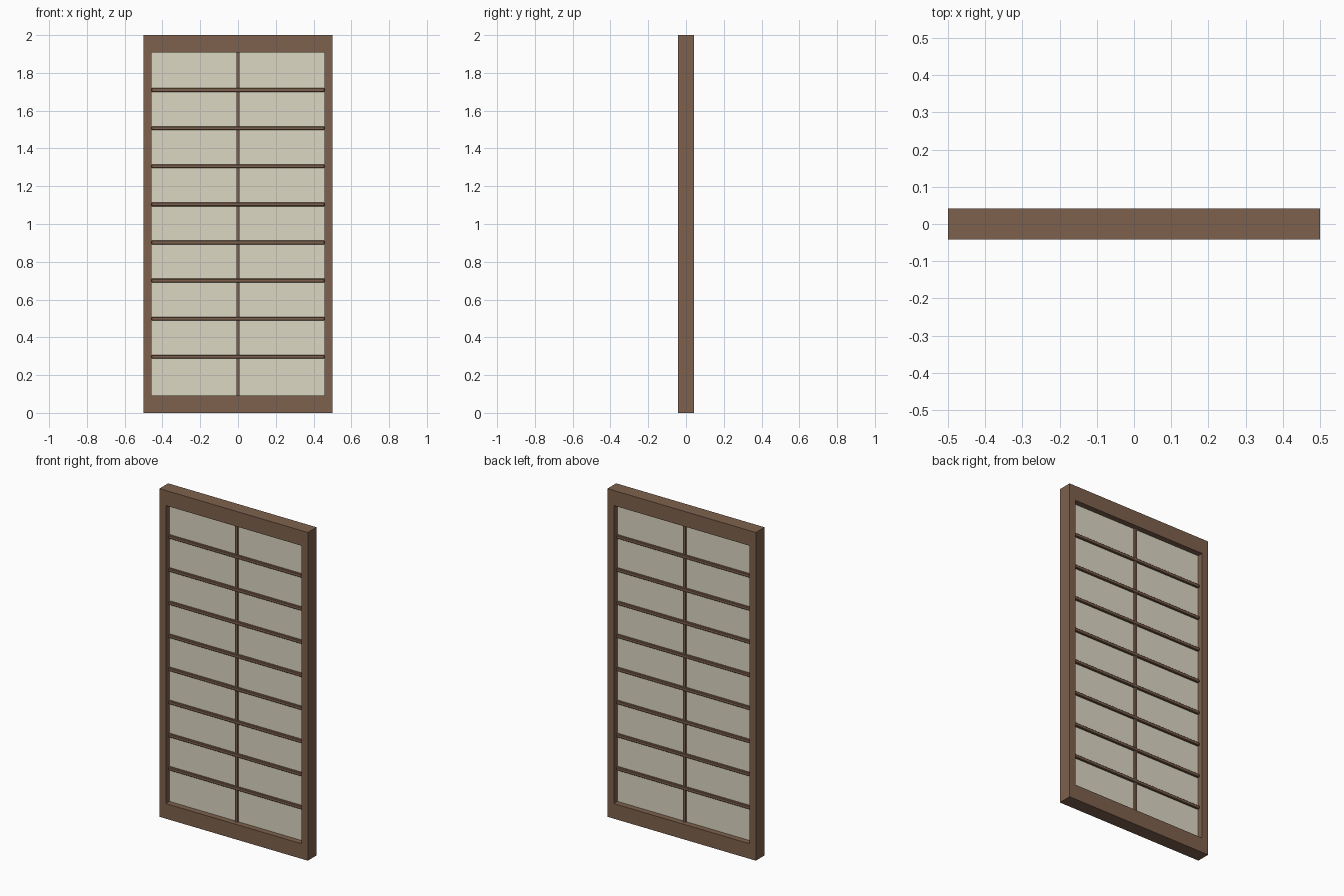
import bpy, bmesh

if "Cube" in bpy.data.objects:
    bpy.data.objects.remove(bpy.data.objects["Cube"])

# overall sizes
HALF_W, HEIGHT, HALF_D = 0.5, 2.0, 0.042
STILE, RAIL = 0.043, 0.092
IN_X, Z0, Z1 = HALF_W - STILE, RAIL, HEIGHT - RAIL
ROWS = 9


def material(name, color):
    m = bpy.data.materials.new(name)
    m.diffuse_color = (*color, 1)
    m.use_nodes = True
    m.node_tree.nodes["Principled BSDF"].inputs["Base Color"].default_value = m.diffuse_color
    return m


wood = material("brown_wood", (0.21, 0.12, 0.075))
paper = material("cream_paper", (0.72, 0.68, 0.55))


def finish(name, bm, mat):
    bmesh.ops.recalc_face_normals(bm, faces=bm.faces)
    mesh = bpy.data.meshes.new(name)
    bm.to_mesh(mesh)
    bm.free()
    mesh.materials.append(mat)
    ob = bpy.data.objects.new(name, mesh)
    bpy.context.collection.objects.link(ob)
    return ob


def box(name, center, size, mat, bevel=0.0):
    bm = bmesh.new()
    bmesh.ops.create_cube(bm, size=1)
    bmesh.ops.scale(bm, vec=size, verts=bm.verts)
    bmesh.ops.translate(bm, vec=center, verts=bm.verts)
    ob = finish(name, bm, mat)
    if bevel:
        mod = ob.modifiers.new("soft_edges", 'BEVEL')
        mod.width, mod.segments = bevel, 1
    return ob


# outer frame: four rectangular rings joined into one closed band
bm = bmesh.new()
rings = []
for hx, lo, hi, y in ((HALF_W, 0, HEIGHT, -HALF_D), (IN_X, Z0, Z1, -HALF_D),
                      (IN_X, Z0, Z1, HALF_D), (HALF_W, 0, HEIGHT, HALF_D)):
    rings.append([bm.verts.new((x, y, z)) for x, z in
                  ((-hx, lo), (hx, lo), (hx, hi), (-hx, hi))])
for r in range(4):
    a, b = rings[r], rings[(r + 1) % 4]
    for i in range(4):
        j = (i + 1) % 4
        bm.faces.new((a[i], a[j], b[j], b[i]))
finish("frame", bm, wood)

# paper sheet in the middle of the frame
box("paper_sheet", (0, 0, HEIGHT / 2), (2 * IN_X, 0.014, Z1 - Z0), paper)

# central upright bar
box("upright_bar", (0, 0, HEIGHT / 2), (0.016, 0.034, Z1 - Z0), wood)

# horizontal lattice bars, evenly spaced
pitch = (Z1 - Z0) / ROWS
for i in range(1, ROWS):
    box(f"cross_bar_{i}", (0, 0, Z0 + pitch * i + 0.003),
        (2 * IN_X, 0.04, 0.02), wood, 0.003)
